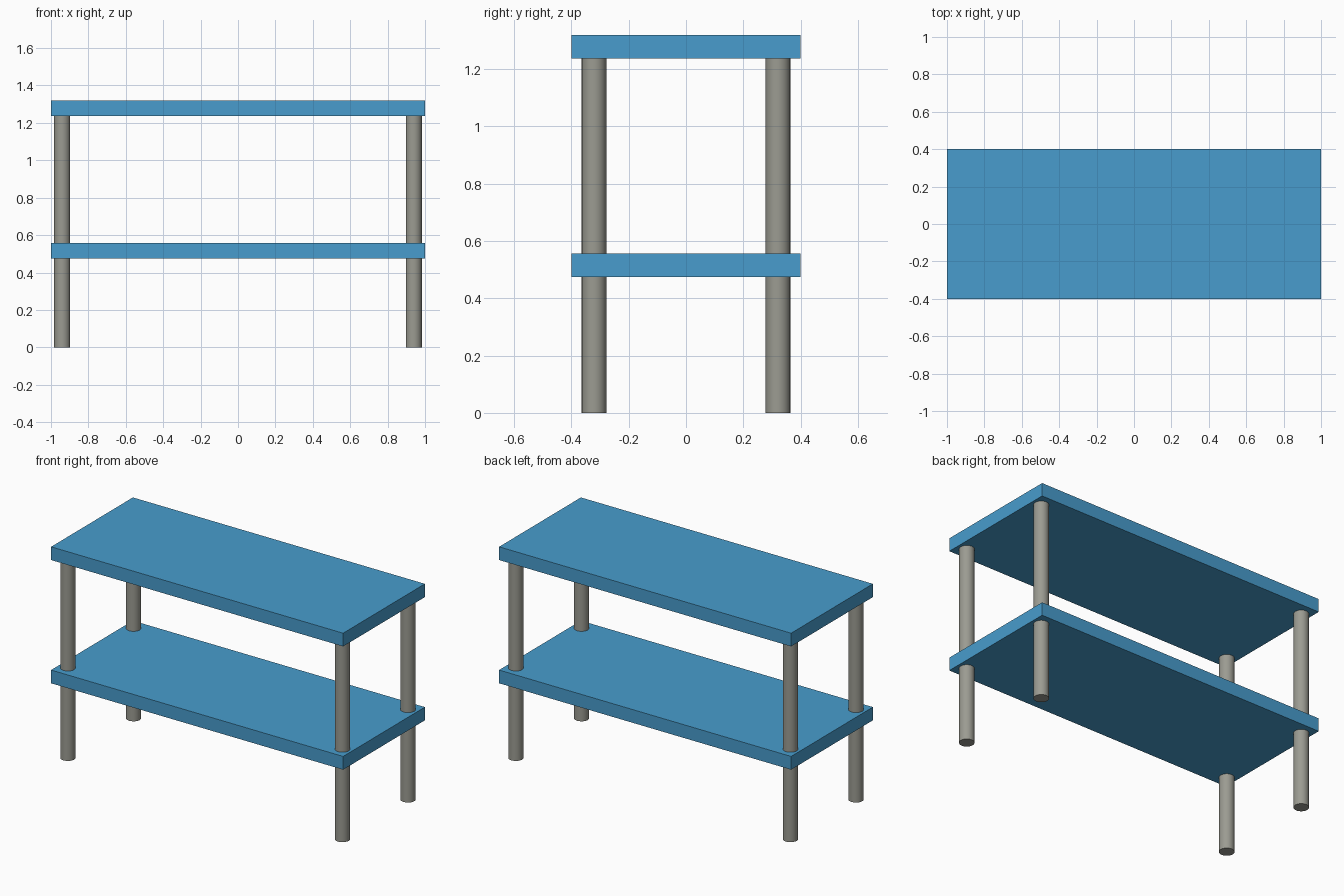
import bpy
import math

if "Cube" in bpy.data.objects:
    bpy.data.objects.remove(bpy.data.objects["Cube"])


def material(name, color):
    mat = bpy.data.materials.new(name)
    mat.diffuse_color = (*color, 1.0)
    mat.use_nodes = True
    mat.node_tree.nodes["Principled BSDF"].inputs["Base Color"].default_value = mat.diffuse_color
    return mat


BLUE = material("blue_panel", (0.065, 0.335, 0.61))
GREY = material("warm_grey_post", (0.33, 0.33, 0.287))

THICK = 0.082
LOWER_Z = 0.475   # underside of lower shelf
UPPER_Z = 1.238   # underside of top
LEG_X, LEG_Y, LEG_R = 0.94, 0.321, 0.043


def shelf(name, bottom):
    bpy.ops.mesh.primitive_cube_add(size=1, location=(0, 0, bottom + THICK / 2))
    ob = bpy.context.object
    ob.name = name
    ob.scale = (2.0, 0.8, THICK)
    bpy.ops.object.transform_apply(location=False, rotation=False, scale=True)
    ob.data.materials.append(BLUE)


def leg(name, x, y):
    bpy.ops.mesh.primitive_cylinder_add(vertices=32, radius=LEG_R, depth=UPPER_Z,
                                        location=(x, y, UPPER_Z / 2))
    ob = bpy.context.object
    ob.name = name
    ob.data.materials.append(GREY)
    bpy.ops.object.shade_smooth_by_angle(angle=math.radians(30))


# Two shelves
shelf("lower_shelf", LOWER_Z)
shelf("top_shelf", UPPER_Z)

# Four round posts running from the floor to the top shelf
for side, x in (("left", -LEG_X), ("right", LEG_X)):
    for end, y in (("front", -LEG_Y), ("back", LEG_Y)):
        leg(f"{end}_{side}_leg", x, y)
